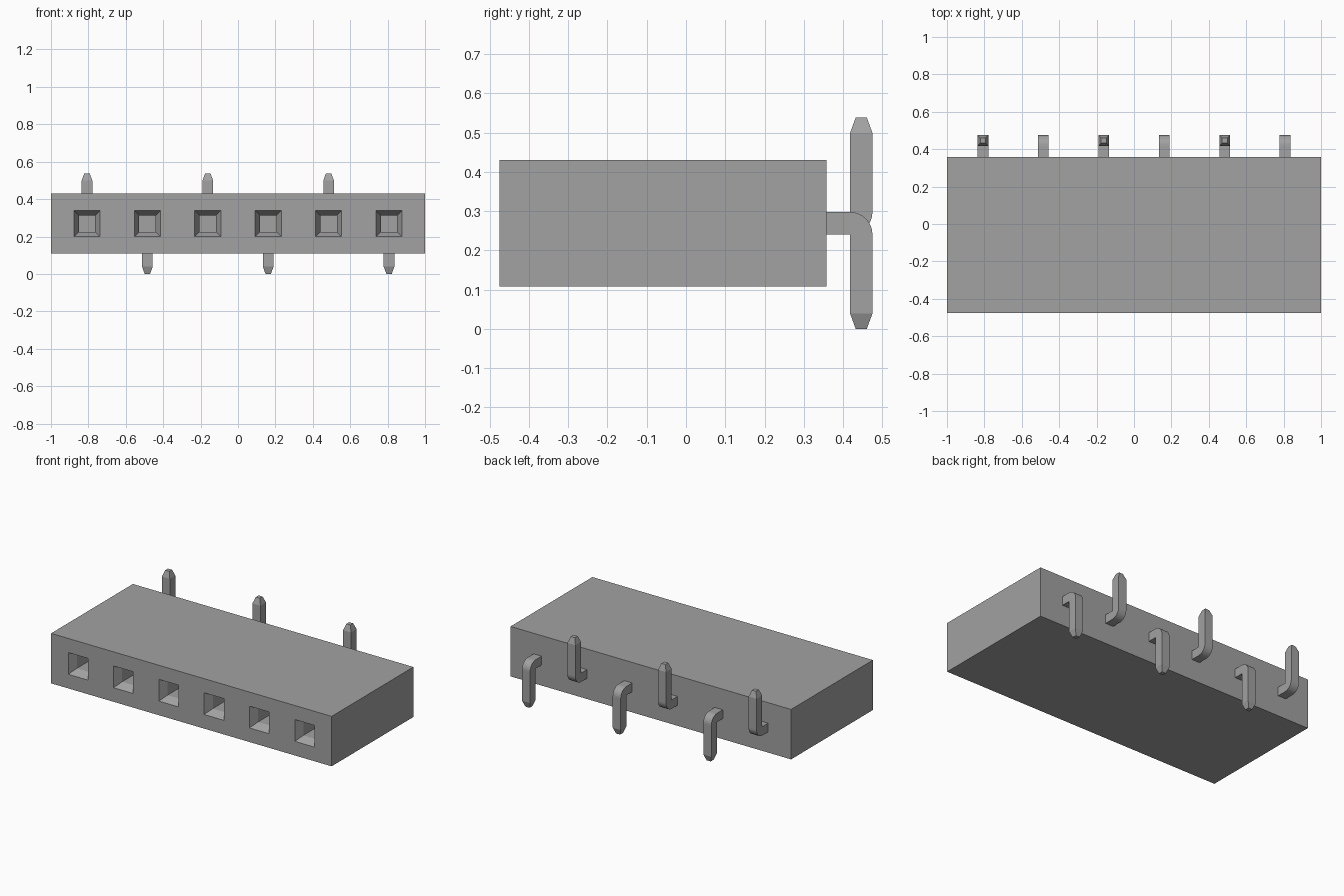
import bpy, bmesh, math
from mathutils import Vector

cube = bpy.data.objects.get("Cube")
if cube:
    bpy.data.objects.remove(cube, do_unlink=True)

PITCH, COUNT = 0.323, 6
MID_Z = 0.269
XS = [(i - (COUNT - 1) / 2) * PITCH for i in range(COUNT)]

grey = bpy.data.materials.new("mid_grey")
grey.use_nodes = True
colour = (0.36, 0.36, 0.365, 1)
grey.diffuse_color = colour
grey.node_tree.nodes["Principled BSDF"].inputs["Base Color"].default_value = colour


def finish(bm, name):
    bmesh.ops.recalc_face_normals(bm, faces=bm.faces)
    mesh = bpy.data.meshes.new(name)
    bm.to_mesh(mesh)
    bm.free()
    mesh.materials.append(grey)
    obj = bpy.data.objects.new(name, mesh)
    bpy.context.collection.objects.link(obj)
    return obj


# Housing block
def build_housing():
    front, back, half_h, mouth = -0.475, 0.358, 0.161, 0.07
    bm = bmesh.new()
    bmesh.ops.create_cube(bm, size=1)
    for v in bm.verts:
        v.co = (v.co.x * 2, front if v.co.y < 0 else back, MID_Z + v.co.z * 2 * half_h)

    # Cut the front into cells, one square per socket
    cuts = [(Vector((x + s * mouth, 0, 0)), Vector((1, 0, 0))) for x in XS for s in (-1, 1)]
    cuts += [(Vector((0, 0, MID_Z + s * mouth)), Vector((0, 0, 1))) for s in (-1, 1)]
    for point, normal in cuts:
        bmesh.ops.bisect_plane(bm, geom=bm.verts[:] + bm.edges[:] + bm.faces[:],
                               plane_co=point, plane_no=normal)
    bm.normal_update()

    def is_socket(f):
        c = f.calc_center_median()
        return (f.normal.y < -0.9 and abs(c.z - MID_Z) < 0.01
                and any(abs(c.x - x) < 0.01 for x in XS))

    # Tapered mouth leading to a straight square hole
    sockets = [f for f in bm.faces if is_socket(f)]
    bmesh.ops.inset_individual(bm, faces=sockets, thickness=0.037, depth=-0.05)
    for f in sockets:
        new = bmesh.ops.extrude_discrete_faces(bm, faces=[f])["faces"][0]
        bmesh.ops.translate(bm, verts=new.verts, vec=(0, 0.25, 0))
    finish(bm, "housing")


# Bent square pin with a tapered tip; side is 1 for up, -1 for down
def build_pin(name, x, side):
    half, inner, outer = 0.0285, 0.418, 0.475
    width = outer - inner
    tip, shoulder = 0.269, 0.23
    arc = [(inner + width * math.sin(a), half - width * math.cos(a))
           for a in (math.pi / 2 * i / 8 for i in range(9))]
    profile = [(0.34, -half)] + arc + [(outer, shoulder), (inner, shoulder),
                                       (inner, half), (0.34, half)]
    bm = bmesh.new()
    face = bm.faces.new([bm.verts.new((x - half, y, MID_Z + side * z)) for y, z in profile])
    bmesh.ops.translate(bm, verts=bmesh.ops.extrude_face_region(bm, geom=[face])["geom"][-1:]
                        and [], vec=(0, 0, 0))
    far = [f for f in bm.faces if f is not face and len(f.verts) == len(profile)][0]
    bmesh.ops.translate(bm, verts=far.verts, vec=(2 * half, 0, 0))
    bm.normal_update()

    # Taper the free end
    end = min(bm.faces, key=lambda f: -side * f.calc_center_median().z)
    end_z = MID_Z + side * shoulder
    end = [f for f in bm.faces if all(abs(v.co.z - end_z) < 1e-4 for v in f.verts)][0]
    cap = bmesh.ops.extrude_discrete_faces(bm, faces=[end])["faces"][0]
    centre = cap.calc_center_median()
    for v in cap.verts:
        v.co = centre + (v.co - centre) * 0.5 + Vector((0, 0, side * (tip - shoulder)))
    finish(bm, name)


build_housing()
for i, x in enumerate(XS):
    up = i % 2 == 0
    build_pin(f"{'upper' if up else 'lower'}_pin_{i + 1}", x, 1 if up else -1)
